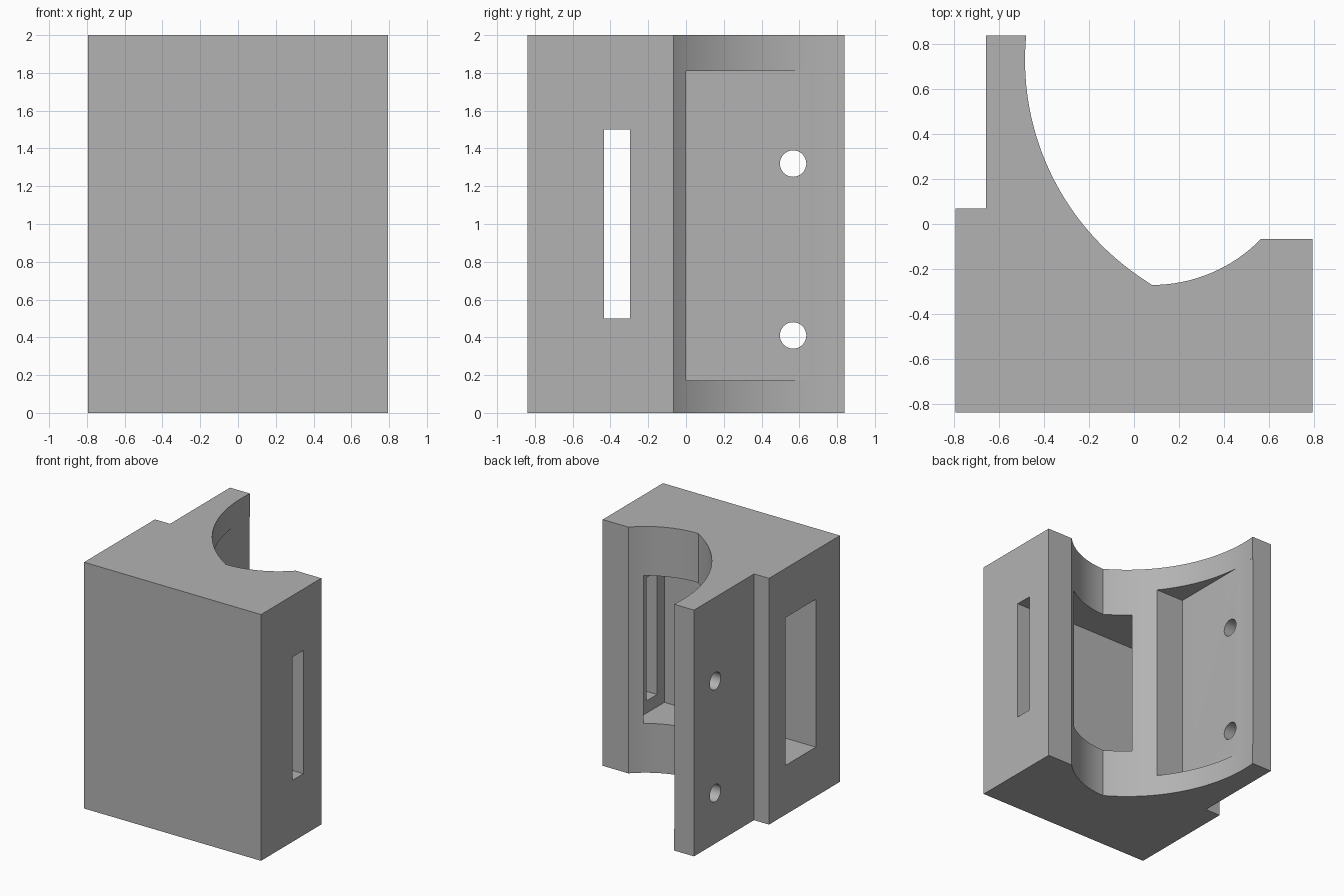
import bpy
import bmesh
from math import cos, sin, atan2, pi, radians
from mathutils import Matrix

cube = bpy.data.objects.get("Cube")
if cube:
    bpy.data.objects.remove(cube, do_unlink=True)

HEIGHT = 2.0
W, D = 0.795, 0.84

# Plain grey finish
grey = bpy.data.materials.new("plain grey")
grey.use_nodes = True
colour = (0.45, 0.45, 0.45, 1)
grey.diffuse_color = colour
grey.node_tree.nodes["Principled BSDF"].inputs["Base Color"].default_value = colour


def add_object(name, bm):
    bmesh.ops.recalc_face_normals(bm, faces=bm.faces)
    mesh = bpy.data.meshes.new(name)
    bm.to_mesh(mesh)
    bm.free()
    mesh.materials.append(grey)
    ob = bpy.data.objects.new(name, mesh)
    bpy.context.collection.objects.link(ob)
    return ob


def arc(centre, start, end, steps):
    """Points on a circle round centre, from start to end."""
    cx, cy = centre
    a = atan2(start[1] - cy, start[0] - cx) % (2 * pi)
    b = atan2(end[1] - cy, end[0] - cx) % (2 * pi)
    r = ((start[0] - cx) ** 2 + (start[1] - cy) ** 2) ** 0.5
    angles = [a + (b - a) * i / steps for i in range(steps + 1)]
    return [(cx + r * cos(t), cy + r * sin(t)) for t in angles]


def box(name, low, high):
    bm = bmesh.new()
    bmesh.ops.create_cube(bm, size=1)
    for v in bm.verts:
        v.co = [lo + (hi - lo) * (c + 0.5) for lo, hi, c in zip(low, high, v.co)]
    return add_object(name, bm)


def cross_hole(name, y, z, radius):
    bm = bmesh.new()
    bmesh.ops.create_cone(bm, cap_ends=True, segments=32, radius1=radius,
                          radius2=radius, depth=1,
                          matrix=Matrix.Translation((-0.6, y, z)) @ Matrix.Rotation(pi / 2, 4, 'Y'))
    return add_object(name, bm)


# Block with a stepped flange and two meeting concave curves
valley = (0.08, -0.27)
outline = [(-W, -D), (W, -D), (W, -0.067)]
outline += arc((0.08, 0.406), (0.565, -0.067), valley, 16)
outline += arc((0.682, 0.73), valley, (-0.48, D), 36)[1:]
outline += [(-0.66, D), (-0.66, 0.07), (-W, 0.07)]

bm = bmesh.new()
base = bm.faces.new([bm.verts.new((x, y, 0)) for x, y in outline])
top = bmesh.ops.extrude_face_region(bm, geom=[base])["geom"]
bmesh.ops.translate(bm, vec=(0, 0, HEIGHT),
                    verts=[g for g in top if isinstance(g, bmesh.types.BMVert)])
block = add_object("bracket_block", bm)

# Inner chamber, side slot, flange pocket and screw holes
cutters = [
    box("chamber_cutter", (-1, -0.53, 0.4), (0.565, -0.14, 1.6)),
    box("slot_cutter", (0.4, -0.435, 0.5), (1, -0.297, 1.5)),
    box("pocket_cutter", (-0.483, 0, 0.172), (0.5, 1, 1.81)),
]
cutters += [cross_hole("screw_hole_cutter", 0.567, z, 0.07) for z in (0.41, 1.32)]

bpy.ops.object.select_all(action='DESELECT')
block.select_set(True)
bpy.context.view_layer.objects.active = block
for cutter in cutters:
    cutter.hide_render = True
    mod = block.modifiers.new(cutter.name, 'BOOLEAN')
    mod.operation = 'DIFFERENCE'
    mod.solver = 'EXACT'
    mod.object = cutter
    bpy.ops.object.modifier_apply(modifier=mod.name)
    bpy.data.objects.remove(cutter, do_unlink=True)

bpy.ops.object.shade_smooth_by_angle(angle=radians(22))
